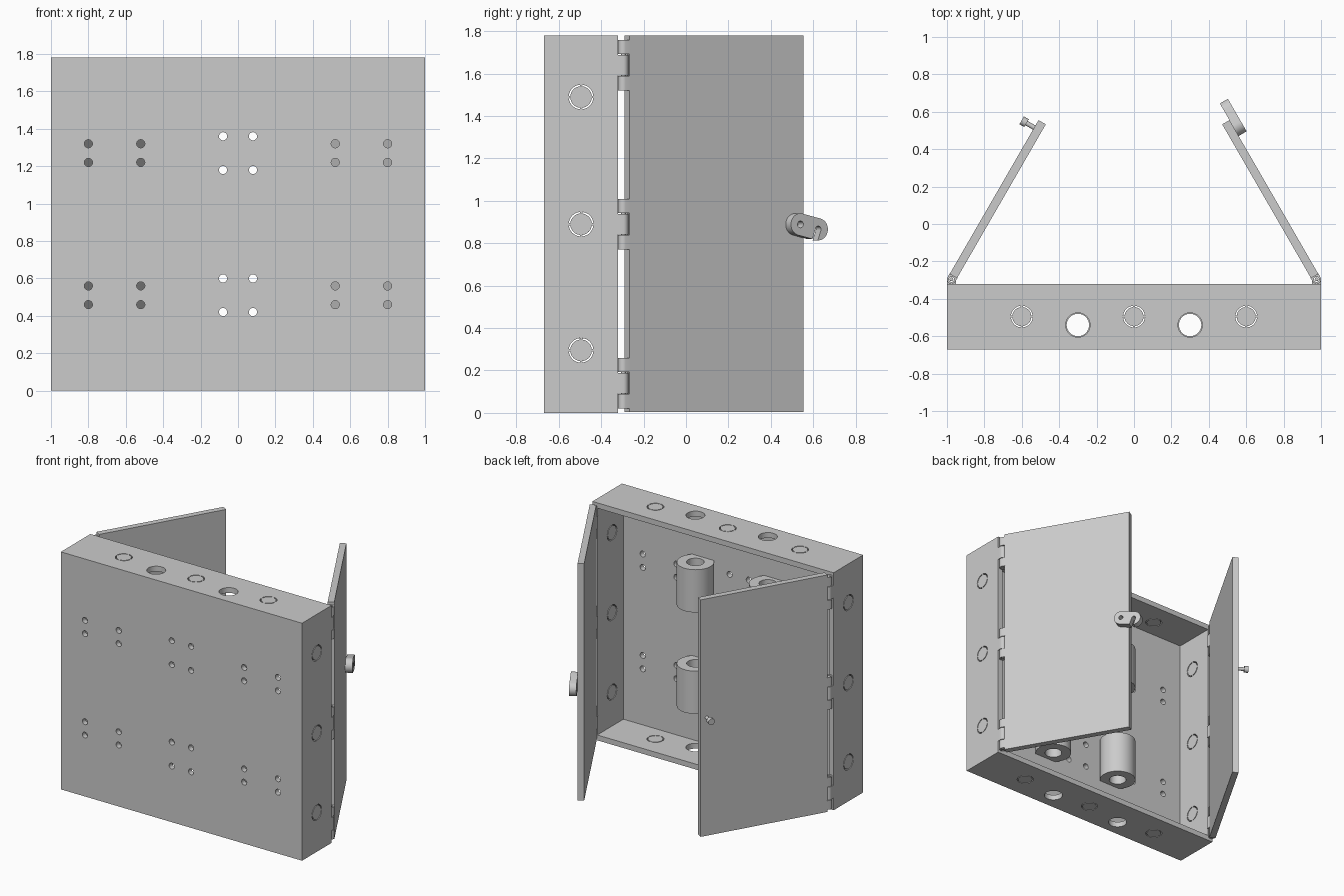
import bpy, bmesh
from math import radians, cos, sin, atan2, pi
from mathutils import Matrix, Vector

old = bpy.data.objects.get("Cube")
if old:
    bpy.data.objects.remove(old)

GREY = (0.6, 0.6, 0.6, 1)
metal = bpy.data.materials.new("plain_grey")
metal.use_nodes = True
metal.diffuse_color = GREY
metal.node_tree.nodes["Principled BSDF"].inputs["Base Color"].default_value = GREY

T = Matrix.Translation
FLIP = Matrix.Scale(-1, 4, (1, 0, 0))


def arc(r, a0=0, a1=360, n=32, c=(0, 0)):
    """Points on an arc; a full turn leaves out the repeated last point."""
    steps = n if a1 - a0 == 360 else n + 1
    angles = [radians(a0 + (a1 - a0) * i / n) for i in range(steps)]
    return [(c[0] + r * cos(a), c[1] + r * sin(a)) for a in angles]


def rect(x0, y0, x1, y1):
    return [(x0, y0), (x1, y0), (x1, y1), (x0, y1)]


def prism(pts, w0, w1, m=Matrix()):
    """A profile extruded from w0 to w1 along the local z of matrix m."""
    return pts, w0, w1, m


def make(name, prisms):
    bm = bmesh.new()
    for pts, w0, w1, m in prisms:
        low = [bm.verts.new(m @ Vector((x, y, w0))) for x, y in pts]
        high = [bm.verts.new(m @ Vector((x, y, w1))) for x, y in pts]
        bm.faces.new(low[::-1])
        bm.faces.new(high)
        for i in range(len(pts)):
            j = (i + 1) % len(pts)
            bm.faces.new((low[i], low[j], high[j], high[i]))
    bmesh.ops.recalc_face_normals(bm, faces=bm.faces)
    mesh = bpy.data.meshes.new(name)
    bm.to_mesh(mesh)
    bm.free()
    mesh.materials.append(metal)
    ob = bpy.data.objects.new(name, mesh)
    bpy.context.scene.collection.objects.link(ob)
    smooth(ob)
    return ob


def smooth(ob):
    ob.data.polygons.foreach_set("use_smooth", [True] * len(ob.data.polygons))
    ob.data.set_sharp_from_angle(angle=radians(30))


def cut(ob, prisms):
    cutter = make("cutter", prisms)
    cutter.hide_render = True
    mod = ob.modifiers.new("cut", 'BOOLEAN')
    mod.operation, mod.solver, mod.object = 'DIFFERENCE', 'EXACT', cutter
    bpy.context.view_layer.update()
    graph = bpy.context.evaluated_depsgraph_get()
    mesh = bpy.data.meshes.new_from_object(ob.evaluated_get(graph))
    ob.modifiers.clear()
    ob.data = mesh
    bpy.data.objects.remove(cutter)
    smooth(ob)


def knockout(w0, w1, m):
    """Thin ring slot broken by four bridges."""
    return [prism(arc(0.058, a + 6, a + 84, 8) + arc(0.051, a + 6, a + 84, 8)[::-1], w0, w1, m)
            for a in range(0, 360, 90)]


# Cabinet shell, open towards +y
FRONT, BACK, TOP, WALL = -0.67, -0.32, 1.78, 0.04
shell = make("cabinet_shell", [prism(rect(-1, FRONT, 1, BACK), 0, TOP)])
cut(shell, [prism(rect(WALL - 1, FRONT + WALL, 1 - WALL, 0), WALL, TOP - WALL)])

# Cable holes and knockouts through top and bottom
cuts = [prism(arc(0.065), -0.1, 2, T((x, -0.54, 0))) for x in (-0.3, 0.3)]
for x in (-0.6, 0, 0.6):
    cuts += knockout(-0.1, 2, T((x, -0.495, 0)))
cut(shell, cuts)

# Knockouts through both sides
cuts = []
for z in (0.295, 0.89, 1.49):
    cuts += knockout(-1.2, 1.2, T((0, -0.495, z)) @ Matrix.Rotation(pi / 2, 4, 'Y'))
cut(shell, cuts)

# Screw holes through the front plate
cuts = []
for zc in (0.51, 1.27):
    for x, dz in ((0.08, 0.09), (0.52, 0.05), (0.8, 0.05)):
        for sx in (-x, x):
            for z in (zc - dz, zc + dz):
                m = T((sx, 0, z)) @ Matrix.Rotation(pi / 2, 4, 'X')
                cuts.append(prism(arc(0.022, n=20), 0.6, 0.7, m))
cut(shell, cuts)

# Four cylindrical holders with a flat against the plate
for side, x in (("left", 0.3), ("right", -0.3)):
    for level, zc in (("lower", 0.51), ("upper", 1.27)):
        m = T((x, -0.54, zc))
        holder = make(f"{level}_{side}_holder", [prism(arc(0.127, -45, 225, 40), -0.16, 0.16, m)])
        cut(holder, [prism(arc(0.06), -0.2, 0.2, m)])

# Doors and hinges, built on the left and mirrored
AXIS = Vector((0.976, -0.296, 0))
R = 0.024
along = Vector((-0.5, cos(radians(30)), 0))
outward = Vector((cos(radians(30)), 0.5, 0))
frame = Matrix((along, (0, 0, 1), outward)).transposed().to_4x4()
knuckle = arc(R, 0, 180, 16) + [(-R, -R), (R, -R)]
door_turn = Matrix.Rotation(atan2(along.y, along.x) + pi / 2, 4, 'Z')

for side, mirror in (("left", Matrix()), ("right", FLIP)):
    door_m = mirror @ T(AXIS) @ frame
    make(f"{side}_door", [prism(rect(0.02, 0.004, 0.97, TOP), -0.0225, 0.0225, door_m)])
    for level, zc in (("lower", 0.14), ("middle", 0.89), ("upper", 1.64)):
        m = mirror @ T(AXIS + Vector((0, 0, zc)))
        bore = [prism(arc(0.014, n=16), -0.2, 0.2, m)]
        fixed = make(f"{side}_{level}_fixed_knuckle", [prism(knuckle, -0.048, 0.048, m)])
        cut(fixed, bore)
        moving = make(f"{side}_{level}_door_knuckles",
                      [prism(knuckle, a, a + 0.068, m @ door_turn) for a in (-0.12, 0.052)])
        cut(moving, bore)
        make(f"{side}_{level}_hinge_pin", [prism(arc(0.01, n=16), -0.12, 0.12, m)])

# Swinging latch on the left door, with a pivot hole and a hooked slot
pivot, catch = Vector((0.924, 0.889)), Vector((1.021, 0.866))
tilt = math_angle = math_deg = -13.3
outline = arc(0.052, tilt - 90, tilt + 90, 20, catch) + arc(0.052, tilt + 90, tilt + 270, 20, pivot)
left_m = T(AXIS) @ frame
latch = make("latch", [prism(outline, 0.0225, 0.072, left_m)])
slot_end = catch + Vector((-0.025, -0.07))
slot_dir = (slot_end - catch).normalized()
slot_side = Vector((-slot_dir.y, slot_dir.x)) * 0.015
heading = atan2(slot_dir.y, slot_dir.x) * 180 / pi
slot = arc(0.015, heading + 90, heading + 270, 10, catch)
slot += [tuple(slot_end - slot_side), tuple(slot_end + slot_side)]
cut(latch, [prism(arc(0.016, n=20, c=pivot), 0.01, 0.1, left_m), prism(slot, 0.01, 0.1, left_m)])

# Headed stud on the right door that the latch hooks over
stud_m = FLIP @ left_m
make("catch_stud", [prism(arc(0.013, n=20, c=pivot), 0.02, 0.075, stud_m)])
make("catch_stud_head", [prism(arc(0.024, n=24, c=pivot), 0.07, 0.1, stud_m)])
